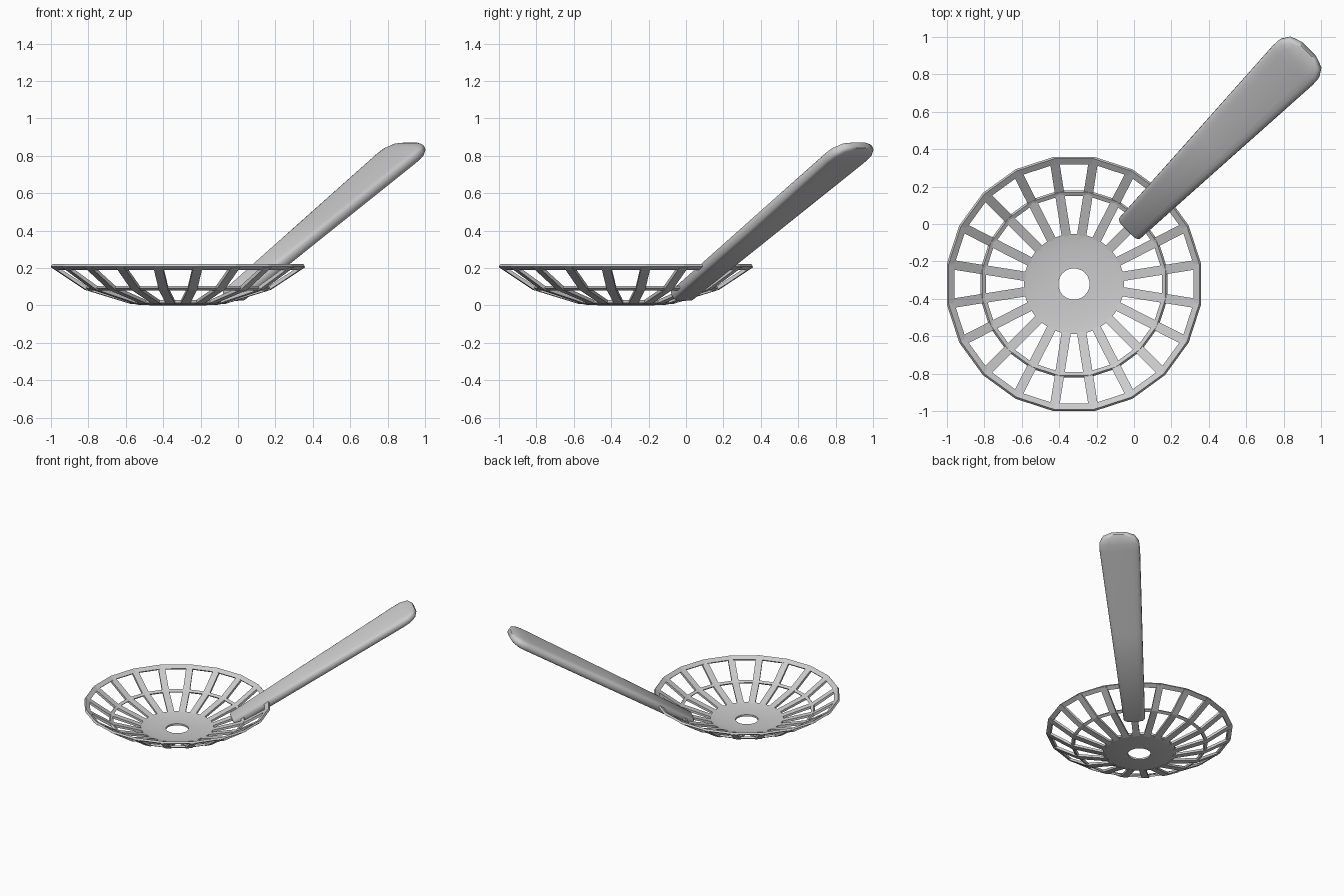
import bpy, math
from mathutils import Vector

if "Cube" in bpy.data.objects:
    bpy.data.objects.remove(bpy.data.objects["Cube"])

CX = CY = -0.321          # bowl centre
N = 20                    # bowl sides and spokes
STEP = 2 * math.pi / N
K = 1 / math.cos(STEP / 2)


def make(name, verts, faces, smooth=None):
    me = bpy.data.meshes.new(name)
    me.from_pydata(verts, [], faces)
    ob = bpy.data.objects.new(name, me)
    bpy.context.collection.objects.link(ob)
    bpy.context.view_layer.objects.active = ob
    ob.select_set(True)
    bpy.ops.object.mode_set(mode='EDIT')
    bpy.ops.mesh.select_all(action='SELECT')
    bpy.ops.mesh.normals_make_consistent(inside=False)
    bpy.ops.object.mode_set(mode='OBJECT')
    if smooth:
        bpy.ops.object.shade_smooth_by_angle(angle=math.radians(smooth))
    ob.select_set(False)
    return ob


def ring(name, profile, smooth=None):
    """Closed (apothem, z) profile swept round the bowl axis."""
    verts, faces, m = [], [], len(profile)
    for i in range(N):
        a = STEP * (i + 0.5)
        verts += [(CX + r * K * math.cos(a), CY + r * K * math.sin(a), z) for r, z in profile]
        for j in range(m):
            k, n = (j + 1) % m, (i + 1) % N
            faces.append((i * m + j, i * m + k, n * m + k, n * m + j))
    return make(name, verts, faces, smooth)


# dished base plate with centre hole
ring("base_plate", [(.083, 0), (.2, .001), (.268, .013), (.268, .029), (.2, .016), (.083, .014)], 30)
# hoops
ring("middle_hoop", [(.470, .092), (.490, .104), (.500, .092), (.480, .080)])
ring("rim_hoop", [(.640, .200), (.670, .221), (.680, .208), (.650, .189)])

# spokes: bent flat bars at every corner
low = [(.25, .007), (.500, .083), (.683, .203)]
high = [(.25, .024), (.490, .099), (.673, .217)]
verts, faces = [], []
for i in range(N):
    a = STEP * (i + 0.5)
    c, s = math.cos(a), math.sin(a)
    b = len(verts)
    for lo, hi in zip(low, high):
        for (r, z), t in ((lo, -.025), (lo, .025), (hi, .025), (hi, -.025)):
            verts.append((CX + r * c - t * s, CY + r * s + t * c, z))
    for seg in (0, 4):
        for j in range(4):
            k = (j + 1) % 4
            faces.append((b + seg + j, b + seg + k, b + seg + 4 + k, b + seg + 4 + j))
    faces += [(b, b + 1, b + 2, b + 3), (b + 8, b + 9, b + 10, b + 11)]
make("spokes", verts, faces)

# handle: widening rounded bar along the diagonal; (run, half width, half thickness)
stations = [(-.038, .068, .025), (-.028, .079, .036), (.6, .115, .037), (1.2, .150, .037),
            (1.25, .147, .036), (1.293, .120, .029), (1.315, .062, .018)]
th = math.radians(30.8)
d2 = math.sqrt(0.5)
axis = Vector((d2 * math.cos(th), d2 * math.cos(th), math.sin(th)))
up = Vector((-d2 * math.sin(th), -d2 * math.sin(th), math.cos(th)))
side = Vector((d2, -d2, 0))
start = Vector((-.037 * d2, -.037 * d2, .05))
M = 20
verts, faces = [], []
for run, hw, ht in stations:
    centre = start + axis * ((run + .037) / math.cos(th))
    for j in range(M):
        a = 2 * math.pi * j / M
        c, s = math.cos(a), math.sin(a)
        verts.append(centre + side * hw * math.copysign(abs(c) ** .45, c)
                     + up * ht * math.copysign(abs(s) ** .6, s))
for i in range(len(stations) - 1):
    for j in range(M):
        k = (j + 1) % M
        faces.append((i * M + j, i * M + k, (i + 1) * M + k, (i + 1) * M + j))
faces += [tuple(range(M)), tuple(range(len(verts) - M, len(verts)))]
make("handle", verts, faces, 50)
